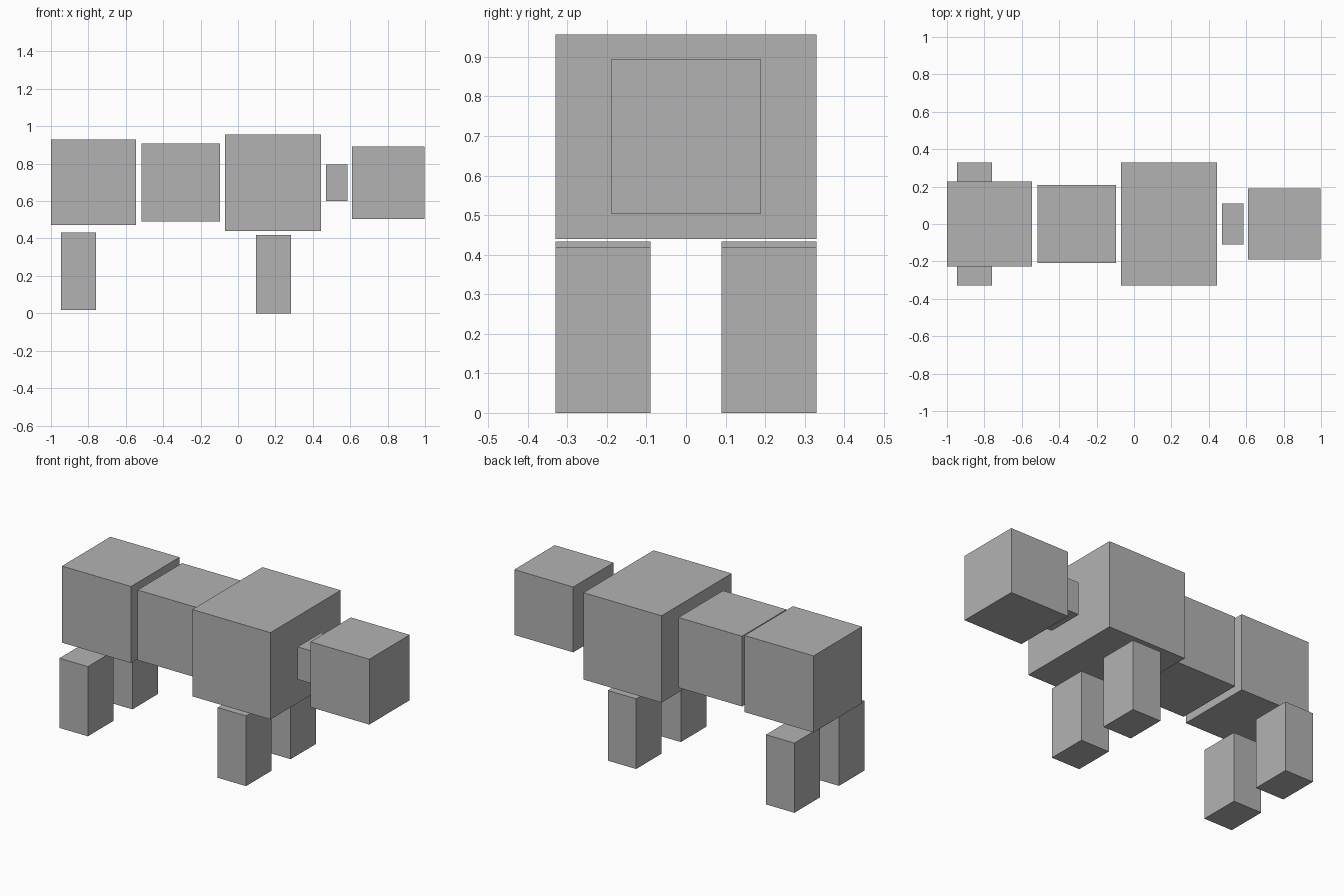
import bpy
from mathutils import Vector

if "Cube" in bpy.data.objects:
    bpy.data.objects.remove(bpy.data.objects["Cube"])

grey = bpy.data.materials.new("plain grey")
grey.diffuse_color = (0.45, 0.45, 0.45, 1)
grey.use_nodes = True
grey.node_tree.nodes["Principled BSDF"].inputs["Base Color"].default_value = grey.diffuse_color


def box(name, low, high):
    """Axis-aligned block between two opposite corners."""
    low, high = Vector(low), Vector(high)
    bpy.ops.mesh.primitive_cube_add(size=1, location=(low + high) / 2)
    ob = bpy.context.object
    ob.name = name
    ob.scale = high - low
    bpy.ops.object.transform_apply(location=False, rotation=False, scale=True)
    ob.data.materials.append(grey)
    return ob


# Body blocks along x: name, x range, half width, z range
for name, x0, x1, w, z0, z1 in [
    ("hips", -1.0, -0.545, 0.228, 0.472, 0.928),
    ("waist", -0.515, -0.097, 0.209, 0.49, 0.908),
    ("chest", -0.07, 0.445, 0.33, 0.44, 0.957),
    ("neck", 0.47, 0.585, 0.11, 0.601, 0.795),
    ("head", 0.61, 0.998, 0.19, 0.504, 0.893),
]:
    box(name, (x0, -w, z0), (x1, w, z1))

# Legs, mirrored in pairs across y
for name, x0, x1, z0, z1 in [
    ("rear_leg", -0.945, -0.758, 0.018, 0.433),
    ("front_leg", 0.097, 0.284, 0.0, 0.418),
]:
    box(name + "_right", (x0, -0.33, z0), (x1, -0.09, z1))
    box(name + "_left", (x0, 0.09, z0), (x1, 0.33, z1))
